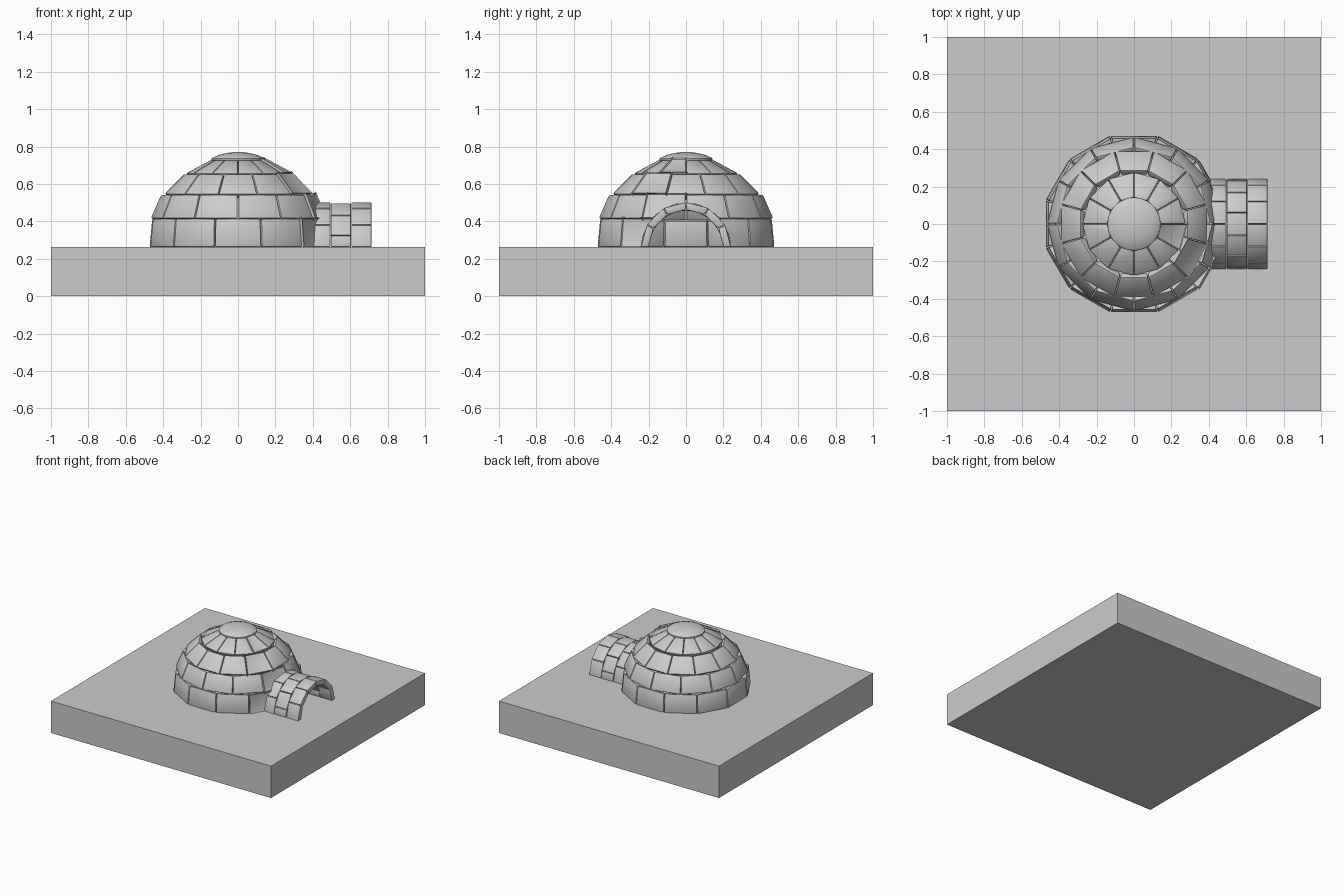
import bpy, bmesh
from math import radians, sin, cos, pi

if "Cube" in bpy.data.objects:
    bpy.data.objects.remove(bpy.data.objects["Cube"])

GROUND = 0.262
STEP = radians(30)


def finish(name, bm, smooth=True):
    bmesh.ops.recalc_face_normals(bm, faces=bm.faces)
    me = bpy.data.meshes.new(name)
    bm.to_mesh(me)
    bm.free()
    ob = bpy.data.objects.new(name, me)
    bpy.context.collection.objects.link(ob)
    if smooth:
        bpy.ops.object.select_all(action='DESELECT')
        ob.select_set(True)
        bpy.context.view_layer.objects.active = ob
        bpy.ops.object.shade_smooth_by_angle(angle=radians(35))
    return ob


def add_block(bm, place):
    """Cube whose corners (each 0 or 1) are moved by place(u, v, w)."""
    verts = bmesh.ops.create_cube(bm, size=1)['verts']
    for v in verts:
        v.co = place(*[int(c > 0) for c in v.co])


def soften(bm, width):
    bmesh.ops.bevel(bm, geom=bm.edges[:], offset=width, segments=2,
                    profile=0.5, affect='EDGES', clamp_overlap=True)


# Ground slab
bm = bmesh.new()
bmesh.ops.create_cube(bm, size=1)
for v in bm.verts:
    v.co = (v.co.x * 2, v.co.y * 2, (v.co.z + 0.5) * GROUND)
finish("ground_slab", bm, smooth=False)

# Doorway cutter
bm = bmesh.new()
arch = [(0.236 * cos(i * STEP), GROUND + 0.236 * sin(i * STEP)) for i in range(7)]
arch = [(0.236, 0.1)] + arch + [(-0.236, 0.1)]
face = bm.faces.new([bm.verts.new((0.15, y, z)) for y, z in arch])
ext = bmesh.ops.extrude_face_region(bm, geom=[face])['geom']
bmesh.ops.translate(bm, vec=(0.5, 0, 0),
                    verts=[e for e in ext if isinstance(e, bmesh.types.BMVert)])
cutter = finish("doorway_cutter", bm, smooth=False)
cutter.hide_render = True
cutter.hide_set(True)

# Dome courses: flat distance from centre and height, bottom then top
courses = [((0.472, 0.263), (0.458, 0.415)),
           ((0.452, 0.417), (0.398, 0.545)),
           ((0.392, 0.547), (0.286, 0.655)),
           ((0.270, 0.657), (0.138, 0.730))]
for n, course in enumerate(courses):
    bm = bmesh.new()
    for k in range(12):
        start = (k - (0.5 if n % 2 == 0 else 0)) * STEP

        def place(u, v, w):
            r, z = course[w]
            r /= cos(STEP / 2)
            s = 1 if v else 0.91
            a = start + (u * STEP + (0.004 if u == 0 else -0.004))
            return (r * s * cos(a), r * s * sin(a), GROUND + (z - GROUND) * s)
        add_block(bm, place)
    soften(bm, 0.009)
    ob = finish(f"dome_course_{n + 1}", bm)
    if n < 2:
        mod = ob.modifiers.new("doorway", 'BOOLEAN')
        mod.operation = 'DIFFERENCE'
        mod.solver = 'EXACT'
        mod.object = cutter

# Round cap
profile = [(0, 0.70), (0.125, 0.70), (0.142, 0.727), (0.141, 0.736), (0.134, 0.742),
           (0.10, 0.756), (0.065, 0.765), (0.03, 0.770), (0, 0.771)]
bm = bmesh.new()
vs = [bm.verts.new((r, 0, z)) for r, z in profile]
es = [bm.edges.new(p) for p in zip(vs, vs[1:])]
bmesh.ops.spin(bm, geom=vs + es, cent=(0, 0, 0), axis=(0, 0, 1),
               angle=2 * pi, steps=36, use_duplicate=False)
bmesh.ops.remove_doubles(bm, verts=bm.verts, dist=0.0005)
finish("dome_cap", bm)

# Entrance tunnel: three arched rings with staggered joints
full = [i * STEP for i in range(7)]
half = [0] + [(i + 0.5) * STEP for i in range(6)] + [pi]
for n, joints in enumerate((full, half, full)):
    x0 = 0.385 + n * 0.11
    bm = bmesh.new()
    for a0, a1 in zip(joints, joints[1:]):
        def place(u, v, w):
            a = a0 + 0.006 if u == 0 else a1 - 0.006
            r = 0.241 if v else 0.200
            return (x0 + (0.109 if w else 0.001), r * cos(a), GROUND + r * sin(a))
        add_block(bm, place)
    soften(bm, 0.006)
    finish(f"tunnel_ring_{n + 1}", bm)
